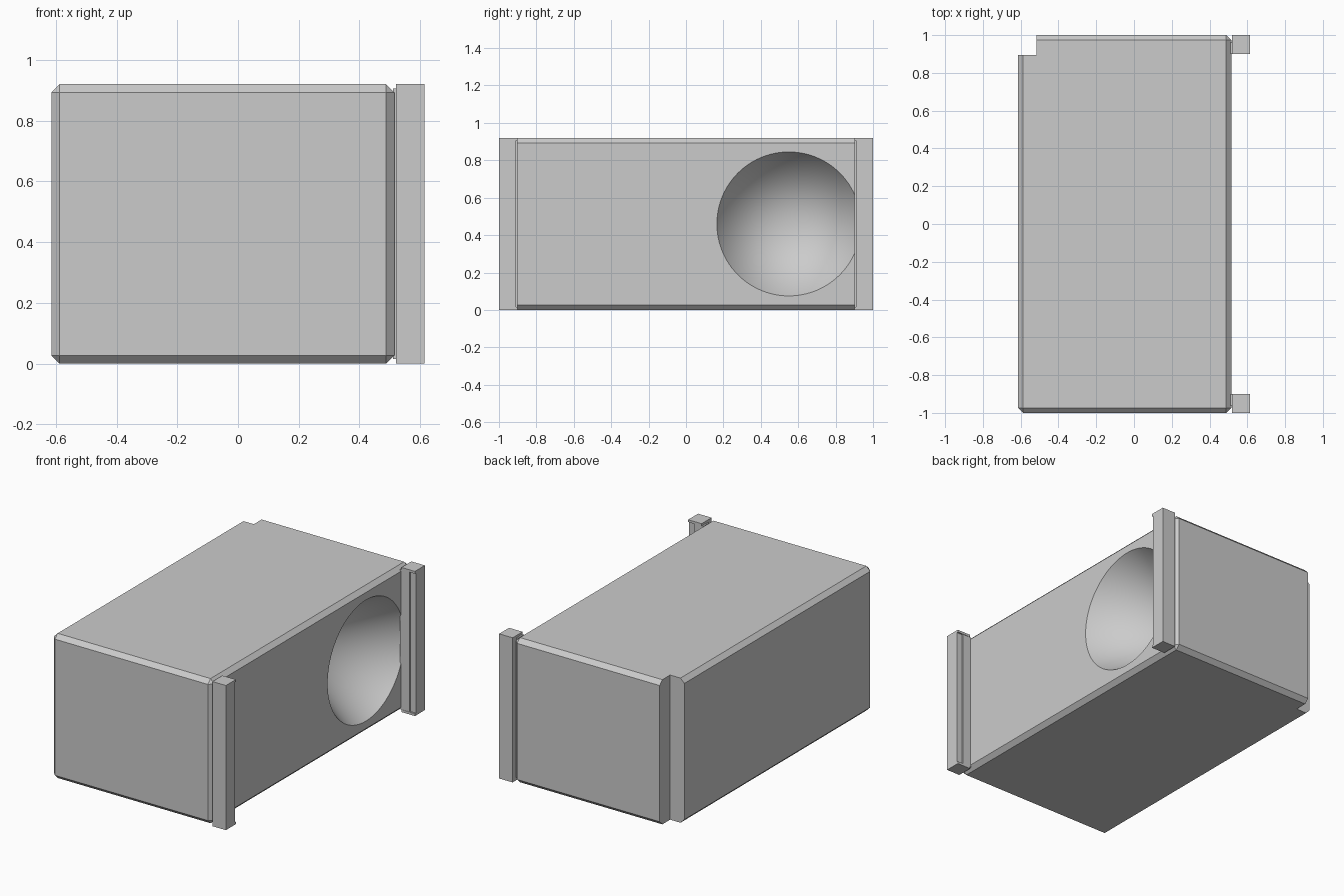
import bpy, bmesh, math
from mathutils import Matrix

cube = bpy.data.objects.get("Cube")
if cube:
    bpy.data.objects.remove(cube, do_unlink=True)

GREY = 0.6
mat = bpy.data.materials.new("plain grey")
mat.use_nodes = True
mat.diffuse_color = (GREY, GREY, GREY, 1)
mat.node_tree.nodes["Principled BSDF"].inputs["Base Color"].default_value = (GREY, GREY, GREY, 1)

HEIGHT = 0.92
FACE_X = 0.515


def finish(name, bm):
    bmesh.ops.recalc_face_normals(bm, faces=bm.faces)
    mesh = bpy.data.meshes.new(name)
    bm.to_mesh(mesh)
    bm.free()
    mesh.materials.append(mat)
    obj = bpy.data.objects.new(name, mesh)
    bpy.context.collection.objects.link(obj)
    return obj


def add_box(bm, xs, ys, zs, chamfer=0):
    part = bmesh.ops.create_cube(bm, size=1)["verts"]
    for v in part:
        for i, (lo, hi) in enumerate((xs, ys, zs)):
            v.co[i] = lo if v.co[i] < 0 else hi
    if chamfer:
        bmesh.ops.bevel(bm, geom=bm.edges[:], offset=chamfer, segments=1, affect='EDGES')


def box(name, xs, ys, zs, chamfer=0):
    bm = bmesh.new()
    add_box(bm, xs, ys, zs, chamfer)
    return finish(name, bm)


def activate(obj):
    bpy.ops.object.select_all(action='DESELECT')
    obj.select_set(True)
    bpy.context.view_layer.objects.active = obj


def cut(obj, cutter):
    activate(obj)
    mod = obj.modifiers.new("cut", 'BOOLEAN')
    mod.operation = 'DIFFERENCE'
    mod.solver = 'EXACT'
    mod.object = cutter
    bpy.ops.object.modifier_apply(modifier=mod.name)
    bpy.data.objects.remove(cutter, do_unlink=True)


# Chamfered body block
body = box("body", (-0.615, FACE_X), (-1, 1), (0, HEIGHT), 0.027)

# Square notch down one back corner
cut(body, box("notch_cutter", (-0.8, -0.515), (0.895, 1.2), (-0.2, 1.2)))

# Conical recess in the side, its base pushed just past the face
radius, depth, extra = 0.385, 0.6, 0.05
bm = bmesh.new()
length = depth + extra
place = Matrix.Translation((FACE_X + extra - length / 2, 0.55, HEIGHT / 2))
bmesh.ops.create_cone(bm, cap_ends=True, segments=96, radius1=radius * length / depth,
                      radius2=0, depth=length,
                      matrix=place @ Matrix.Rotation(-math.pi / 2, 4, 'Y'))
cut(body, finish("recess_cutter", bm))
activate(body)
bpy.ops.object.shade_smooth_by_angle(angle=math.radians(25))

# Corner posts: a bar, thin end caps and a strip joining it to the body
for name, side in (("front_post", -1), ("back_post", 1)):
    bm = bmesh.new()

    def span(a, b):
        return tuple(sorted((side * a, side * b)))

    add_box(bm, (0.52, 0.615), span(0.91, 1), (0.015, HEIGHT - 0.015))
    for z in (0, HEIGHT - 0.015):
        add_box(bm, (0.52, 0.615), span(0.9, 1), (z, z + 0.015))
    add_box(bm, (0.51, 0.575), span(0.902, 0.96), (0.015, HEIGHT - 0.015))
    finish(name, bm)
